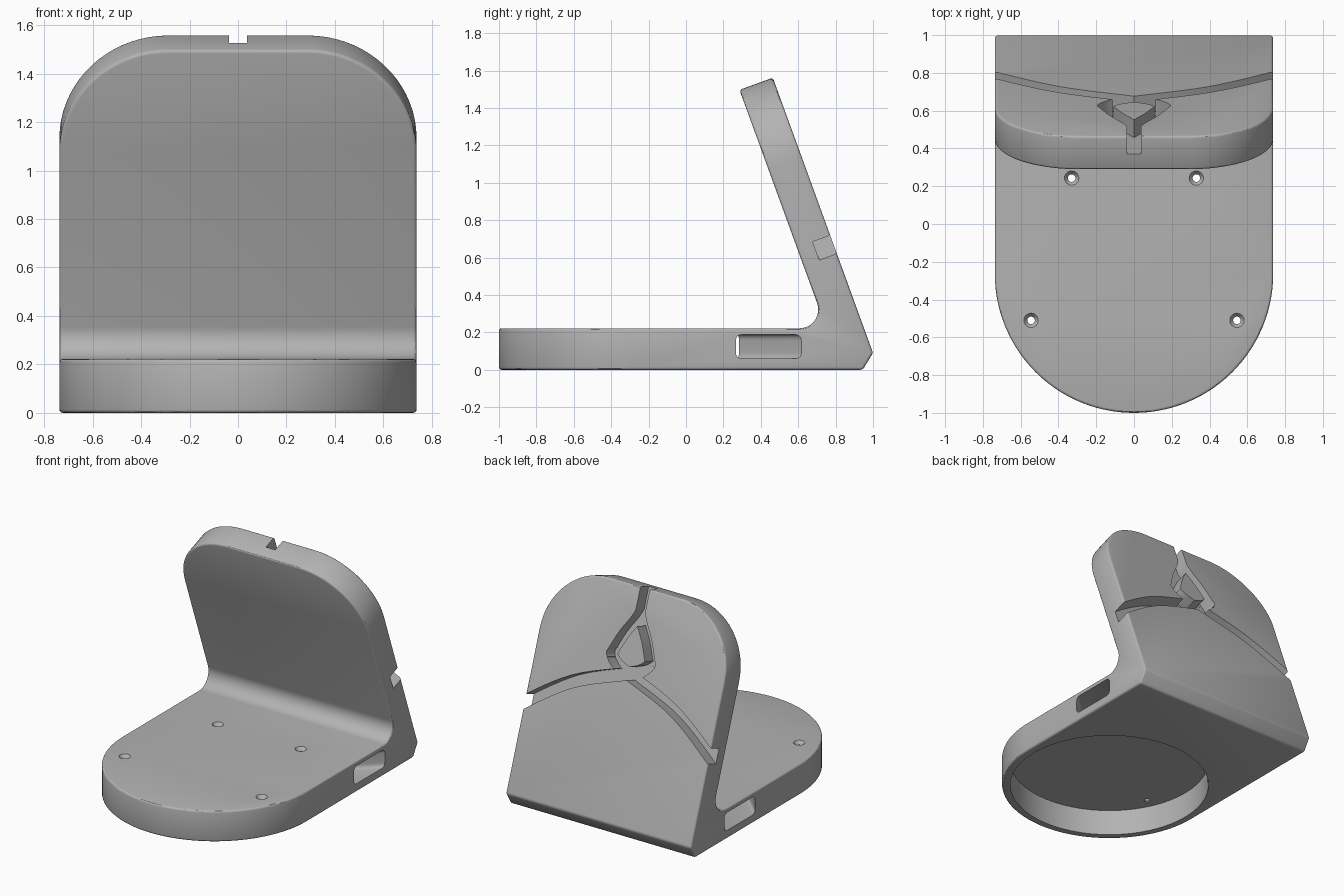
import bpy, bmesh, math
from mathutils import Vector

if "Cube" in bpy.data.objects:
    bpy.data.objects.remove(bpy.data.objects["Cube"])

HALF_W = 0.737            # half width
ARC_Y = -0.263            # centre of the rounded base front
TILT = math.radians(20)   # lean of the back rest
C, S = math.cos(TILT), math.sin(TILT)

grey = bpy.data.materials.new("plain grey")
grey.diffuse_color = (0.45, 0.45, 0.45, 1)
grey.use_nodes = True
grey.node_tree.nodes["Principled BSDF"].inputs["Base Color"].default_value = grey.diffuse_color


def rest(x, s, d):
    """Point on the rest: x across, s up the rear face, d outwards from it."""
    return Vector((x, 1.0 - S * s + C * d, 0.09 + C * s + S * d))


def arc(cx, cy, r, a0, a1, n):
    return [(cx + r * math.cos(math.radians(a0 + (a1 - a0) * i / n)),
             cy + r * math.sin(math.radians(a0 + (a1 - a0) * i / n))) for i in range(n + 1)]


def loft(name, ring_a, ring_b, quads=False):
    """Closed solid between two matching rings of points."""
    bm = bmesh.new()
    a = [bm.verts.new(p) for p in ring_a]
    b = [bm.verts.new(p) for p in ring_b]
    n = len(a)
    for i in range(n):
        j = (i + 1) % n
        bm.faces.new((a[i], a[j], b[j], b[i]))
    if quads:              # ribbon caps, split into quads
        for ring in (a, b):
            for i in range(n // 2 - 1):
                bm.faces.new((ring[i], ring[i + 1], ring[n - 2 - i], ring[n - 1 - i]))
    else:
        bm.faces.new(a)
        bm.faces.new(b)
    bmesh.ops.recalc_face_normals(bm, faces=bm.faces)
    me = bpy.data.meshes.new(name)
    bm.to_mesh(me)
    bm.free()
    ob = bpy.data.objects.new(name, me)
    bpy.context.collection.objects.link(ob)
    return ob


def apply_mods(ob):
    bpy.context.view_layer.update()
    ev = ob.evaluated_get(bpy.context.evaluated_depsgraph_get())
    me = bpy.data.meshes.new_from_object(ev)
    ob.modifiers.clear()
    ob.data = me


def boolean(ob, cutter, op='DIFFERENCE'):
    m = ob.modifiers.new("cut", 'BOOLEAN')
    m.operation, m.solver, m.object = op, 'EXACT', cutter
    apply_mods(ob)
    bpy.data.objects.remove(cutter)


def smooth_path(pts, n=6):
    """Catmull-Rom curve through the points."""
    p = [Vector(q) for q in pts]
    p = [2 * p[0] - p[1]] + p + [2 * p[-1] - p[-2]]
    out = []
    for i in range(1, len(p) - 2):
        a, b, c, d = p[i - 1:i + 3]
        for k in range(n):
            t = k / n
            out.append(0.5 * (2 * b + (c - a) * t + (2 * a - 5 * b + 4 * c - d) * t * t
                              + (3 * b - a - 3 * c + d) * t ** 3))
    return out + [p[-2]]


def rest_cutter(outline, depth=0.1, quads=False):
    return loft("groove_cutter", [rest(x, s, -depth) for x, s in outline],
                [rest(x, s, 0.1) for x, s in outline], quads)


def ribbon(pts, width):
    path = smooth_path(pts)
    left, right = [], []
    for i, p in enumerate(path):
        t = (path[min(i + 1, len(path) - 1)] - path[max(i - 1, 0)]).normalized()
        nrm = Vector((-t.y, t.x)) * width / 2
        left.append(p + nrm)
        right.append(p - nrm)
    return rest_cutter(left + right[::-1], quads=True)


# Side profile: base, fillet, leaning rest and chamfered heel
front_top = rest(0, 1.566, -0.19)
rear_top = rest(0, 1.566, 0)
corner_y = front_top.y + (front_top.z - 0.222) * math.tan(TILT)
fillet_y = corner_y - 0.1 / math.tan(math.radians(35))
profile = [(-1.2, 0), (0.945, 0), (1.0, 0.09), (rear_top.y, rear_top.z),
           (front_top.y, front_top.z)]
profile += arc(fillet_y, 0.322, 0.1, 20, -90, 12) + [(-1.2, 0.222)]
stand = loft("charging_stand", [(-HALF_W, y, z) for y, z in profile],
             [(HALF_W, y, z) for y, z in profile])

# Rounded front of the base
plan = [(1.0, 1.3), (-1.0, 1.3), (-1.0, ARC_Y + 0.1), (-HALF_W - 0.0005, ARC_Y + 0.1)]
plan += arc(0, ARC_Y, HALF_W, 180, 360, 56) + [(HALF_W + 0.0005, ARC_Y + 0.1), (1.0, ARC_Y + 0.1)]
boolean(stand, loft("plan_cutter", [(x, y, -1) for x, y in plan],
                    [(x, y, 3) for x, y in plan]), 'INTERSECT')

# Rounded top corners of the rest
R = 0.45
top_s = 1.566
for side in (-1, 1):
    curve = arc(HALF_W - R, top_s - R, R, 0, 90, 18)
    corner = [(HALF_W + 0.1, top_s - R)] + curve + [(HALF_W - R, top_s + 0.1),
                                                  (HALF_W + 0.1, top_s + 0.1)]
    boolean(stand, rest_cutter([(side * x, s) for x, s in corner], 0.4))

# Softened outer edges
bm = bmesh.new()
bm.from_mesh(stand.data)
bmesh.ops.remove_doubles(bm, verts=bm.verts, dist=0.002)
bmesh.ops.dissolve_limit(bm, angle_limit=math.radians(0.5), verts=bm.verts, edges=bm.edges)
bm.to_mesh(stand.data)
bm.free()
bev = stand.modifiers.new("soft_edges", 'BEVEL')
bev.width, bev.segments = 0.014, 3
bev.limit_method, bev.angle_limit = 'ANGLE', math.radians(35)
bev.use_clamp_overlap = False
apply_mods(stand)

# Round pocket under the base
ring = arc(0, ARC_Y, 0.68, 0, 354, 59)
boolean(stand, loft("pocket_cutter", [(x, y, -0.1) for x, y in ring],
                    [(x, y, 0.19) for x, y in ring]))

# Slanted side slots leading into the pocket
slot = []
for cy, cz, a in ((0.59, 0.158, 0), (0.30, 0.158, 90), (0.30, 0.09, 180), (0.59, 0.09, 270)):
    slot += arc(cy, cz, 0.03, a, a + 90, 5)
for side in (-1, 1):
    boolean(stand, loft("slot_cutter", [(side * 0.84, y + 0.1, z) for y, z in slot],
                        [(side * 0.36, y - 0.38, z) for y, z in slot]))

# Countersunk screw holes
for x, y in ((0.33, 0.243), (0.545, -0.51)):
    for side in (-1, 1):
        for r0, z0, r1, z1 in ((0.02, 0.15, 0.02, 0.3), (0.014, 0.19, 0.044, 0.23)):
            lo, hi = arc(side * x, y, r0, 0, 345, 23), arc(side * x, y, r1, 0, 345, 23)
            boolean(stand, loft("screw_cutter", [(a, b, z0) for a, b in lo],
                                [(a, b, z1) for a, b in hi]))

# Cable groove: neck, then two branches that turn and cross to the sides
boolean(stand, rest_cutter([(-0.037, 1.365), (0.037, 1.365), (0.037, 1.75), (-0.037, 1.75)]))
arm = [(0.9, 0.47), (0.74, 0.615), (0.4, 0.84), (0, 0.99), (-0.1, 1.035), (-0.152, 1.085)]
branch = [(0, 1.40), (0.03, 1.335), (0.095, 1.225), (0.152, 1.095)]
for side in (-1, 1):
    boolean(stand, ribbon([(side * x, s) for x, s in arm], 0.083))
    boolean(stand, ribbon([(side * x, s) for x, s in branch], 0.076))
    boolean(stand, rest_cutter(arc(side * 0.152, 1.09, 0.041, 0, 345, 23), 0.1003))

# Finish
stand.data.materials.clear()
stand.data.materials.append(grey)
for f in stand.data.polygons:
    f.material_index = 0
bpy.context.view_layer.objects.active = stand
stand.select_set(True)
bpy.ops.object.shade_smooth_by_angle(angle=math.radians(30))
